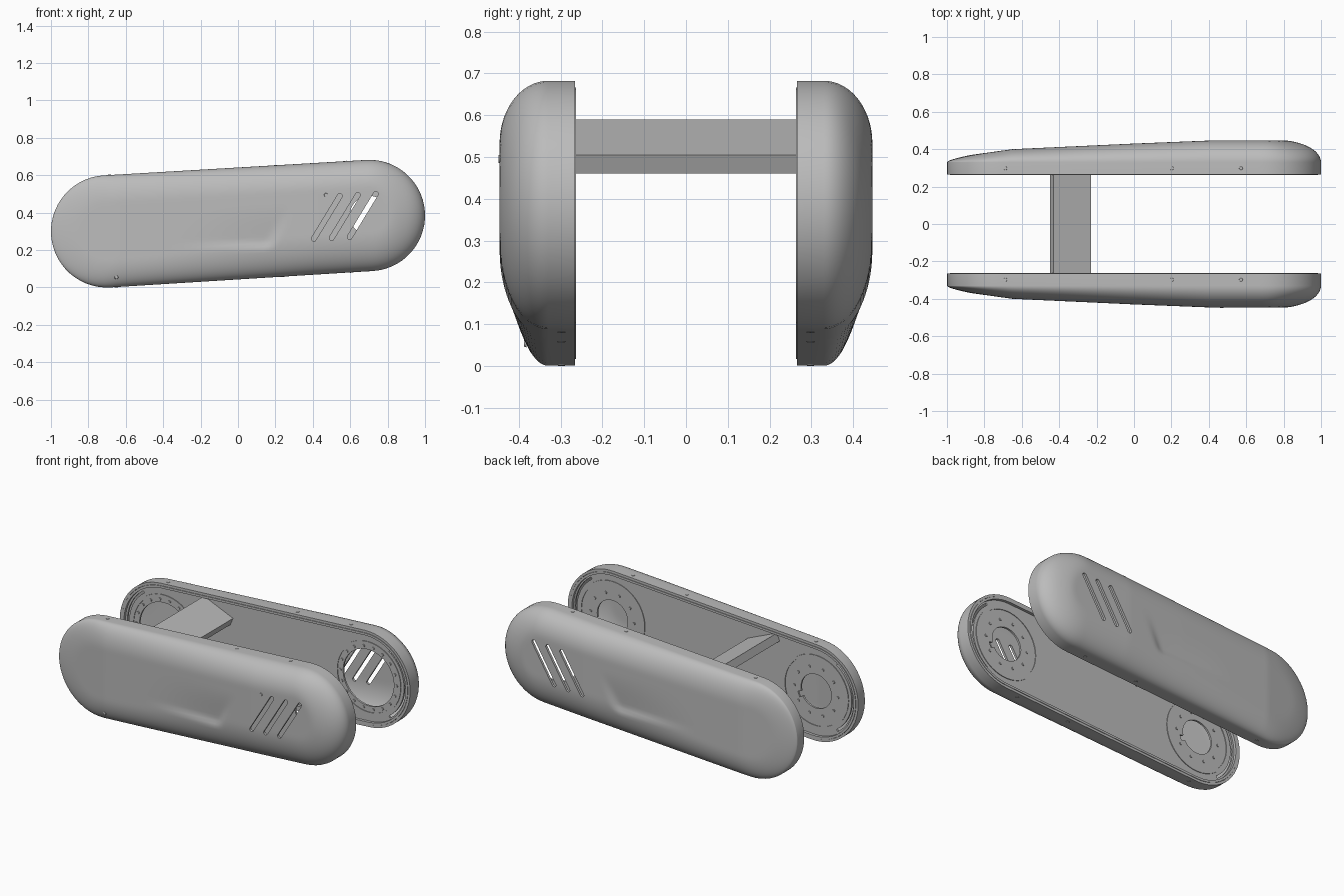
import bpy, bmesh, math
from mathutils import Vector

cube = bpy.data.objects.get("Cube")
if cube:
    bpy.data.objects.remove(cube, do_unlink=True)

grey = bpy.data.materials.new("plain_grey")
grey.use_nodes = True
grey.diffuse_color = (0.5, 0.5, 0.5, 1)
grey.node_tree.nodes["Principled BSDF"].inputs["Base Color"].default_value = (0.5, 0.5, 0.5, 1)

# Centres and radii of the two rounded ends, as (x, z)
REAR, FRONT = Vector((-0.7, 0.3)), Vector((0.7025, 0.385))
R_REAR, R_FRONT = 0.3, 0.2975


def make(name, bm, angle=35):
    me = bpy.data.meshes.new(name)
    bm.to_mesh(me)
    bm.free()
    ob = bpy.data.objects.new(name, me)
    bpy.context.collection.objects.link(ob)
    me.materials.append(grey)
    select(ob)
    bpy.ops.object.shade_smooth_by_angle(angle=math.radians(angle))
    return ob


def select(ob):
    bpy.ops.object.select_all(action='DESELECT')
    ob.select_set(True)
    bpy.context.view_layer.objects.active = ob


def cut(ob, cutters):
    for c in cutters:
        mod = ob.modifiers.new("cut", 'BOOLEAN')
        mod.operation, mod.solver, mod.object = 'DIFFERENCE', 'EXACT', c
        select(ob)
        bpy.ops.object.modifier_apply(modifier=mod.name)
        bpy.data.objects.remove(c, do_unlink=True)
    select(ob)
    bpy.ops.object.shade_smooth_by_angle(angle=math.radians(35))


def capsule(c1, r1, c2, r2, arc=24, line=1):
    """Points and outward directions round a two-circle outline."""
    ax = c2 - c1
    a = math.atan2(ax.y, ax.x)
    out = []
    for centre, other, r, ro, turn in ((c2, c1, r2, r1, -90), (c1, c2, r1, r2, 90)):
        for i in range(arc):
            t = a + math.radians(turn + 180 * i / arc)
            out.append((centre, r, Vector((math.cos(t), math.sin(t)))))
        t = a + math.radians(turn + 180)
        n = Vector((math.cos(t), math.sin(t)))
        for i in range(line):
            k = i / line
            out.append((centre.lerp(other, k), r + (ro - r) * k, n))
    return out


def outline(inset):
    return [c + n * (r - inset) for c, r, n in capsule(REAR, R_REAR, FRONT, R_FRONT)]


def circle(c, r, n=48):
    return [c + r * Vector((math.cos(k * math.tau / n), math.sin(k * math.tau / n))) for k in range(n)]


def arc_band(c, r0, r1, a0, a1, n=16):
    ts = [math.radians(a0 + (a1 - a0) * k / n) for k in range(n + 1)]
    pts = [c + r1 * Vector((math.cos(t), math.sin(t))) for t in ts]
    return pts + [c + r0 * Vector((math.cos(t), math.sin(t))) for t in reversed(ts)]


def prism(name, pts, y0, y1):
    bm = bmesh.new()
    face = bm.faces.new([bm.verts.new((p.x, y0, p.y)) for p in pts])
    ext = bmesh.ops.extrude_face_region(bm, geom=[face])
    for v in ext["geom"]:
        if isinstance(v, bmesh.types.BMVert):
            v.co.y = y1
    bmesh.ops.recalc_face_normals(bm, faces=bm.faces)
    return make(name, bm)


def ring(name, outer, inner, y0, y1):
    ob = prism(name, outer, y0, y1)
    cut(ob, [prism("cutter", inner, y0 - 0.1, y1 + 0.1)])
    return ob


def stud(name, pos, direction, r, h):
    bm = bmesh.new()
    bmesh.ops.create_cone(bm, cap_ends=True, segments=14, radius1=r, radius2=r * 0.8, depth=h)
    ob = make(name, bm)
    ob.rotation_euler = Vector(direction).to_track_quat('Z', 'Y').to_euler()
    ob.location = pos


def smooth(t):
    t = min(max(t, 0), 1)
    return t * t * (3 - 2 * t)


CREST = [(-1.01, 0.35), (-0.65, 0.40), (0, 0.43), (0.4, 0.446), (1.01, 0.446)]


def depth(x, z, d, n):
    """Outward reach of the cover, d inside its outline."""
    for (x0, y0), (x1, y1) in zip(CREST, CREST[1:]):
        if x0 <= x <= x1:
            top = y0 + (y1 - y0) * (x - x0) / (x1 - x0)
    width = 0.15 + 0.07 * smooth((x - 0.7) / 0.2)
    width += 0.06 * max(0, -n.y) * smooth((x + 0.6) / 0.9) * (1 - smooth((x - 0.7) / 0.2))
    f = math.sqrt(1 - (1 - min(d / width, 1)) ** 2)
    u, v = 0.2 + (z - 0.22) / 2 - x, z - 0.2
    scoop = smooth(u / 0.06) * smooth(v / 0.05) * (1 - smooth(u / 0.6)) * (1 - smooth(v / 0.25))
    return 0.33 + (top - 0.33) * f - 0.016 * scoop


def cover(name, s):
    rim = capsule(REAR, R_REAR, FRONT, R_FRONT, 28, 64)
    bm = bmesh.new()
    rows = [[bm.verts.new((*(c + n * r), 0)) for c, r, n in rim]]
    for v in rows[0]:
        v.co = (v.co.x, s * 0.265, v.co.y)
    steps = 24
    for k in range(steps + 1):
        q = 1 - math.cos(k / steps * math.pi / 2)
        row = []
        for c, r, n in rim:
            p = c + n * r * (1 - q)
            row.append(bm.verts.new((p.x, s * depth(p.x, p.y, q * r, n), p.y)))
        rows.append(row)
    for a, b in zip(rows, rows[1:]):
        for i in range(len(rim)):
            j = (i + 1) % len(rim)
            bm.faces.new((a[i], a[j], b[j], b[i]))
    bmesh.ops.remove_doubles(bm, verts=bm.verts, dist=1e-5)
    bmesh.ops.recalc_face_normals(bm, faces=bm.faces)
    if sum(f.normal.y * f.calc_area() for f in bm.faces) * s < 0:
        bmesh.ops.reverse_faces(bm, faces=bm.faces)
    ob = make(name, bm)
    mod = ob.modifiers.new("wall", 'SOLIDIFY')
    mod.thickness, mod.offset = 0.015, -1
    select(ob)
    bpy.ops.object.modifier_apply(modifier=mod.name)
    # Three slanted vents
    half = Vector((0.07, 0.115))
    slots = []
    for k in range(3):
        c = Vector((0.475 + 0.096 * k, 0.375 + 0.005 * k))
        pts = [p + n * r for p, r, n in capsule(c - half, 0.013, c + half, 0.013, 8)]
        slots.append(prism("cutter", pts, s * 0.36, s * 0.5))
    cut(ob, slots)


for side, s in (("left", 1), ("right", -1)):
    name = "back" if s > 0 else "front"
    cover(name + "_cover", s)
    ring(name + "_rim_lip", outline(0.016), outline(0.03), s * 0.263, s * 0.295)

    # Inner panel with a round opening and curved slots at each end
    panel = prism(name + "_inner_panel", outline(0.014), s * 0.28, s * 0.292)
    hole = 0.175 if s > 0 else 0.105
    cutters = []
    for c, mid in ((REAR, 180), (FRONT, 0)):
        cutters.append(prism("cutter", circle(c, hole), s * 0.2, s * 0.32))
        cutters.append(prism("cutter", arc_band(c, 0.245, 0.258, mid - 55, mid + 55), s * 0.2, s * 0.32))
        if s < 0:
            cutters.append(prism("cutter", arc_band(c, 0.09, 0.13, -30, -14, 4), s * 0.2, s * 0.32))
    cut(panel, cutters)

    # Collars and their bolts round each opening
    for label, c in (("rear", REAR), ("nose", FRONT)):
        ring(f"{name}_{label}_collar", circle(c, 0.225), circle(c, 0.212), s * 0.276, s * 0.285)
        bolts, reach = (18, 0.194) if s > 0 else (10, 0.15)
        for p in circle(c, reach, bolts):
            stud(f"{name}_{label}_bolt", (p.x, s * 0.279, p.y), (0, -s, 0), 0.009, 0.008)

    # Edge screws along the top and bottom walls
    axis = FRONT - REAR
    up = Vector((-axis.y, axis.x)).normalized()
    for x in (-0.67, 0.22, 0.59):
        k = (x - REAR.x) / axis.x
        for sign in (1, -1):
            p = REAR + axis * k + up * sign * (R_REAR + (R_FRONT - R_REAR) * k)
            stud(name + "_edge_screw", (p.x, s * 0.298, p.y), (up.x * sign, 0, up.y * sign), 0.011, 0.004)

# Face screws on the front cover
for x, z, d in ((0.47, 0.495, 0.16), (-0.65, 0.055, 0.055)):
    y = depth(x, z, d, Vector((0, -1 if z < 0.2 else 1)))
    stud("front_face_screw", (x, -y, z), (0, -1, 0), 0.011, 0.006)

# Tilted plank joining the two sides
corners = [(-0.43, 0.59), (-0.23, 0.505), (-0.249, 0.46), (-0.449, 0.545)]
prism("cross_plank", [Vector(p) for p in corners], -0.263, 0.263)
for y in (-0.27, 0.27):
    prism("plank_foot", [Vector(p) for p in corners], y - 0.012, y + 0.012)
